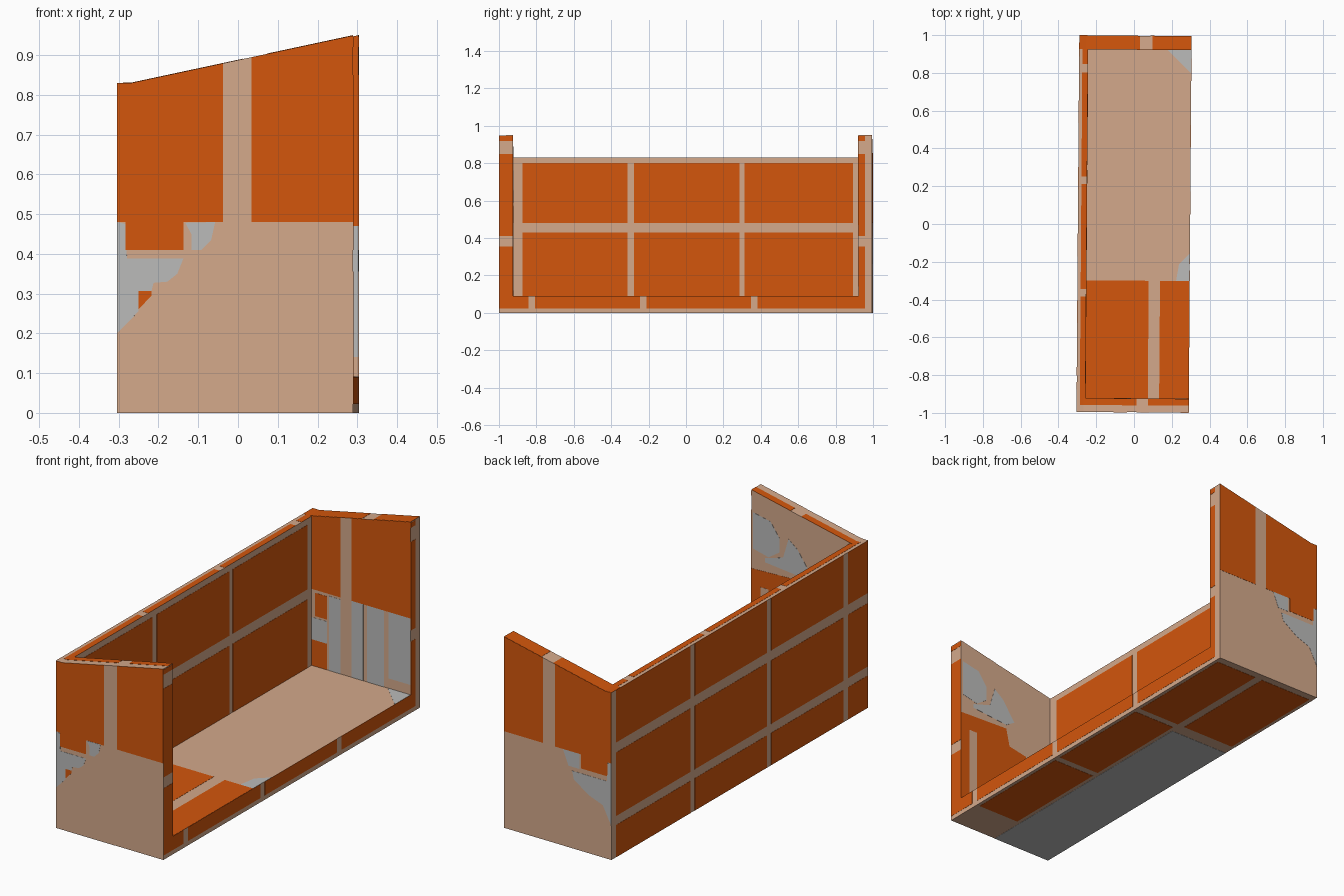
import bpy, bmesh
from mathutils import Matrix

if "Cube" in bpy.data.objects:
    bpy.data.objects.remove(bpy.data.objects["Cube"])

X, Y, T = 0.2965, 0.9965, 0.073        # half depth, half length, side wall thickness
XI, YI, FZ, BZ, HZ = -0.25, 0.9965 - 0.073, 0.09, 0.83, 0.949
TURN = Matrix.Rotation(-0.0075, 4, 'Z')  # whole model is very slightly turned


def lin(c):
    c /= 255
    return c / 12.92 if c <= 0.04045 else ((c + 0.055) / 1.055) ** 2.4


def material(name, r, g, b):
    m = bpy.data.materials.new(name)
    m.diffuse_color = (lin(r), lin(g), lin(b), 1)
    m.use_nodes = True
    m.node_tree.nodes["Principled BSDF"].inputs["Base Color"].default_value = m.diffuse_color
    return m


ORANGE = material("orange", 211, 86, 12)
TAN = material("tan", 212, 169, 139)
GREY = material("grey", 187, 187, 186)


def top(x):
    return BZ + max(0, (x + 0.26) / (X + 0.26)) * (HZ - BZ)


# surfaces: (u, v, outward offset) -> position
SURF = {
    "left_out":   lambda u, v, d: (u, -Y - d, v),
    "left_in":    lambda u, v, d: (u, -YI + d, v),
    "right_in":   lambda u, v, d: (u, YI - d, v),
    "right_out":  lambda u, v, d: (u, Y + d, v),
    "back_out":   lambda u, v, d: (-X - d, u, v),
    "back_in":    lambda u, v, d: (XI + d, u, v),
    "open_edge":  lambda u, v, d: (X + d, u, v),
    "floor_top":  lambda u, v, d: (u, v, FZ + d),
    "underside":  lambda u, v, d: (u, v, -d),
    "rim":        lambda u, v, d: (u, v, top(u) + d),
}


def prisms(name, mat, fn, polys, d0, d1):
    bm = bmesh.new()
    for poly in polys:
        a = [bm.verts.new(TURN @ Matrix.Translation(fn(u, v, d0)).translation) for u, v in poly]
        b = [bm.verts.new(TURN @ Matrix.Translation(fn(u, v, d1)).translation) for u, v in poly]
        bm.faces.new(a)
        bm.faces.new(b[::-1])
        for i in range(len(a)):
            j = (i + 1) % len(a)
            bm.faces.new((a[j], a[i], b[i], b[j]))
    bmesh.ops.recalc_face_normals(bm, faces=bm.faces)
    me = bpy.data.meshes.new(name)
    bm.to_mesh(me)
    bm.free()
    me.materials.append(mat)
    ob = bpy.data.objects.new(name, me)
    bpy.context.collection.objects.link(ob)
    return ob


def R(u0, u1, v0, v1):
    return [(u0, v0), (u1, v0), (u1, v1), (u0, v1)]


def wall_top(u0, u1, v0):
    # panel reaching up to the sloping rim
    mid = [(-0.26, top(-0.26))] if u0 < -0.26 < u1 else []
    return [(u0, v0), (u1, v0), (u1, top(u1))] + mid + [(u0, top(u0))]


def plates(surf, mat, polys, layer=1):
    off = 0.0009 * layer
    name = surf + "_" + mat.name + "_panels" + ("" if layer == 1 else "_upper")
    prisms(name, mat, SURF[surf], polys, 0 if surf == "underside" else -0.0005, off)


def grid(us, vs):
    return [R(a, b, c, d) for a, b in us for c, d in vs]


# main shell
for nm, y0, y1 in (("left_side_wall", -Y, -YI), ("right_side_wall", YI, Y)):
    prisms(nm, TAN, lambda u, v, d: (u, d, v), [wall_top(-X, X, 0)], y0, y1)
prisms("back_wall", TAN, lambda u, v, d: (d, u, v), [R(-YI, YI, 0, BZ)], -X, XI)
prisms("floor", TAN, lambda u, v, d: (u, v, d), [R(XI, X, -YI, YI)], 0, FZ)

# back wall, inside and outside panels
plates("back_in", ORANGE, grid([(-0.875, -0.315), (-0.28, 0.285), (0.31, 0.89)],
                               [(FZ, 0.43), (0.48, 0.80)]))
SPANS = [(-Y, -0.84), (-0.805, -0.245), (-0.21, 0.35), (0.385, 0.96)]
plates("back_out", ORANGE, grid(SPANS, [(0.0, 0.16), (0.205, 0.52), (0.57, BZ)]))

# open side: floor edge and wall ends
ends = grid([(-Y, -YI), (YI, 0.96)], [(FZ, 0.355), (0.41, 0.85), (0.92, 0.945)])
plates("open_edge", ORANGE, ends + grid(SPANS, [(0.022, FZ)]))

# outer faces of the side walls
BLOCK = R(-0.275, -0.13, 0.41, 0.48)
CHIP = [(-0.243, 0.26), (-0.21, 0.295), (-0.21, 0.307), (-0.243, 0.307)]
plates("left_out", ORANGE, [wall_top(-X, -0.03, 0.48), wall_top(0.042, X, 0.48), BLOCK, CHIP])
plates("left_out", GREY, [
    [(-X, 0.2), (-0.243, 0.255), (-0.243, 0.307), (-0.21, 0.307), (-0.205, 0.327),
     (-0.17, 0.33), (-0.145, 0.35), (-0.13, 0.388), (-0.272, 0.388), (-0.275, 0.475), (-X, 0.48)],
    [(-0.11, 0.41), (-0.085, 0.41), (-0.06, 0.435), (-0.05, 0.48), (-0.125, 0.478), (-0.11, 0.45)]])
plates("right_out", ORANGE, [wall_top(-X, 0.015, 0.48), wall_top(0.08, X, 0.48), BLOCK])
plates("right_out", GREY, [
    [(-X, 0.17), (-0.25, 0.26), (-0.17, 0.29), (-0.09, 0.345), (-0.08, 0.385),
     (-0.272, 0.385), (-0.275, 0.475), (-X, 0.48)],
    [(-0.12, 0.405), (-0.06, 0.405), (-0.03, 0.48), (-0.12, 0.48)]])

# inner faces of the side walls
plates("right_in", ORANGE, [wall_top(XI, -0.09, 0.47), wall_top(-0.03, X, 0.47),
                            R(-0.23, -0.165, 0.34, 0.455), R(XI, -0.165, FZ, 0.22)])
plates("right_in", GREY, [R(XI, -0.165, 0.22, 0.33), R(-0.155, -0.09, FZ, 0.46),
                          R(-0.03, 0.035, FZ, 0.47), R(0.055, 0.15, FZ, 0.47),
                          R(0.175, X, 0.14, 0.47)])
plates("left_in", ORANGE, [[(-0.1, FZ), (X, FZ), (X, 0.56), (0.02, 0.57),
                            (0.0, 0.48), (-0.1, 0.46)]])
plates("left_in", TAN, [R(0.2, 0.245, 0.12, 0.48)], 2)
plates("left_in", GREY, [
    [(0.285, 0.66), (0.2, 0.64), (0.14, 0.68), (0.14, 0.75), (0.19, 0.82), (0.285, 0.84)],
    [(0.22, 0.61), (0.02, 0.59), (-0.03, 0.62), (0.04, 0.72), (0.09, 0.76), (0.12, 0.66),
     (0.22, 0.63)]])

# floor panels and grey corners
plates("floor_top", ORANGE, [R(XI, 0.08, -YI, -0.3), R(0.14, X, -YI, -0.3)])
plates("floor_top", GREY, [[(0.17, YI), (X, 0.8), (X, YI)],
                           [(0.225, -0.3), (X, -0.3), (X, -0.155), (0.24, -0.21)]])

# underside
plates("underside", GREY, [R(-X, 0.03, -Y, 0.32)])
plates("underside", ORANGE, grid([(0.05, 0.28)], SPANS[1:]) + [R(-0.28, 0.01, 0.385, 0.96)])

# top rims
plates("rim", ORANGE,
       [R(-0.26, 0.02, -0.96, -YI), R(0.08, X, -0.96, -YI),
        R(-X, -0.26, YI, Y), R(-0.26, 0.025, YI, Y), R(0.09, X, YI, Y)]
       + [R(-0.28, -0.26, a, b) for a, b in
          [(-0.96, -0.385), (-0.345, 0.21), (0.25, 0.8), (0.845, YI)]])
# inner strip of the back rim
prisms("back_rim_orange_strip", ORANGE, lambda u, v, d: (u, v, BZ + d),
       [R(-0.26, XI, a, b) for a, b in [(-YI, -0.385), (-0.345, 0.21), (0.25, 0.8), (0.845, YI)]],
       -0.0005, 0.0009)
